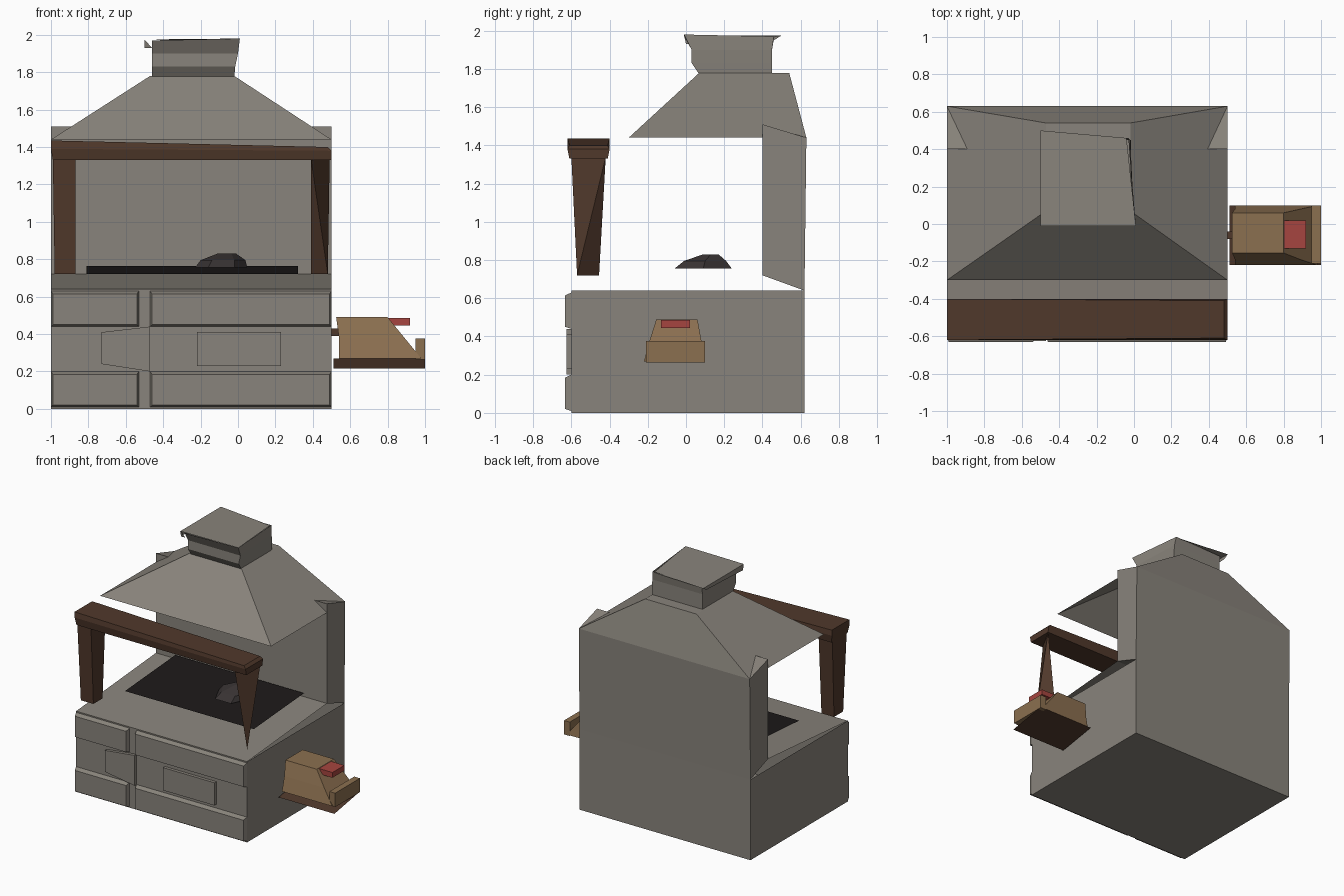
import bpy

if "Cube" in bpy.data.objects:
    bpy.data.objects.remove(bpy.data.objects["Cube"])


def material(name, r, g, b):
    m = bpy.data.materials.new(name)
    m.diffuse_color = (r, g, b, 1)
    m.use_nodes = True
    m.node_tree.nodes["Principled BSDF"].inputs["Base Color"].default_value = m.diffuse_color
    return m


STONE = material("stone", 0.25, 0.23, 0.20)
WOOD = material("dark_wood", 0.08, 0.04, 0.024)
LEATHER = material("leather", 0.26, 0.16, 0.08)
RED = material("red", 0.38, 0.06, 0.05)
COAL = material("coal", 0.012, 0.01, 0.01)
ROCK = material("lump", 0.04, 0.033, 0.033)


def mesh(name, verts, faces, mat):
    me = bpy.data.meshes.new(name)
    me.from_pydata(verts, [], faces)
    me.materials.append(mat)
    ob = bpy.data.objects.new(name, me)
    bpy.context.collection.objects.link(ob)
    return ob


def loft(name, rings, mat, bottom=True, top=True):
    """Skin a stack of equal-sized rings, listed bottom to top, anticlockwise."""
    n = len(rings[0])
    verts = [v for ring in rings for v in ring]
    faces = []
    for k in range(len(rings) - 1):
        for i in range(n):
            j = (i + 1) % n
            faces.append((k * n + i, k * n + j, (k + 1) * n + j, (k + 1) * n + i))
    if bottom:
        faces.append(tuple(reversed(range(n))))
    if top:
        faces.append(tuple(range(len(verts) - n, len(verts))))
    return mesh(name, verts, faces, mat)


def rect(x0, x1, y0, y1, z):
    return [(x0, y0, z), (x1, y0, z), (x1, y1, z), (x0, y1, z)]


def box(name, x0, x1, y0, y1, z0, z1, mat):
    return loft(name, [rect(x0, x1, y0, y1, z0), rect(x0, x1, y0, y1, z1)], mat)


def sheet(name, x0, x1, y0, y1, z0, z1, mat):
    """Single panel tilting from z0 at the front to z1 at the back."""
    return mesh(name, [(x0, y0, z0), (x1, y0, z0), (x1, y1, z1), (x0, y1, z1)],
                [(0, 1, 2, 3)], mat)


def extrude_x(name, profile, x0, x1, mat):
    """Sweep a (y, z) profile along x."""
    n = len(profile)
    verts = [(x, y, z) for x in (x0, x1) for y, z in profile]
    faces = [(i, (i + 1) % n, n + (i + 1) % n, n + i) for i in range(n)]
    faces += [tuple(range(n)), tuple(reversed(range(n, 2 * n)))]
    ob = mesh(name, verts, [tuple(reversed(f)) for f in faces], mat)
    return ob


# Stone base with a gently tilted work surface
loft("base", [rect(-1, 0.5, -0.6, 0.62, 0), rect(-1, 0.5, -0.6, 0.62, 0.64)],
     STONE, top=False)
sheet("base_top", -1, 0.5, -0.6, 0.4, 0.64, 0.72, STONE)

# Raised front stones: long rows top and bottom, short ones between
for label, z0, z1 in (("lower", 0.01, 0.2), ("upper", 0.44, 0.63)):
    for side, x0, x1 in (("left", -1, -0.53), ("right", -0.47, 0.5)):
        back = rect(x0, x1, z0, z1, 0)
        front = rect(x0 + 0.01, x1 - 0.01, z0 + 0.01, z1 - 0.015, 0)
        loft(f"{label}_{side}_stone",
             [[(x, -0.632, z) for x, z, _ in front],
              [(x, -0.6, z) for x, z, _ in back]], STONE, top=False)
for side, c in (("left", [(-0.73, 0.24), (-0.47, 0.2), (-0.47, 0.44), (-0.73, 0.41)]),
                ("right", [(-0.22, 0.23), (0.23, 0.23), (0.23, 0.41), (-0.22, 0.41)])):
    loft(f"middle_{side}_stone", [[(x, -0.625, z) for x, z in c],
                                  [(x, -0.6, z) for x, z in c]], STONE, top=False)

# Back wall, hood and chimney
extrude_x("back_wall", [(0.4, 0.72), (0.62, 0.64), (0.63, 1.44), (0.4, 1.51)],
          -1, 0.5, STONE)
loft("hood", [rect(-1, 0.5, -0.3, 0.63, 1.44), rect(-0.47, -0.02, 0.07, 0.54, 1.78)],
     STONE, bottom=False)
loft("chimney", [rect(-0.46, -0.02, 0.07, 0.45, 1.77),
                 rect(-0.46, -0.015, 0.03, 0.45, 1.83),
                 [(-0.46, 0.03, 1.9), (0, 0.03, 1.9), (-0.02, 0.45, 1.9), (-0.46, 0.45, 1.9)],
                 [(-0.46, -0.01, 1.97), (0.01, -0.01, 1.98),
                  (-0.03, 0.46, 1.97), (-0.46, 0.46, 1.96)]],
     STONE, bottom=False, top=False)
mesh("chimney_cap", [(-0.5, -0.01, 1.975), (0.01, -0.01, 1.98), (-0.04, 0.46, 1.965),
                     (-0.5, 0.5, 1.975), (-0.46, 0.0, 1.93), (-0.5, 0.0, 1.93),
                     (-0.5, 0.46, 1.95)],
     [(0, 1, 2, 3), (0, 5, 4), (0, 3, 6, 5)], STONE)

# Timber beam and posts; the right post is a twisted sliver
loft("front_beam",
     [[(x0, y0, 1.33), (x1, y0, 1.33), (x1, y1, 1.33), (x0, y1, 1.33)]
      for x0, x1, y0, y1 in ((-0.99, 0.5, -0.61, -0.41),)] +
     [[(-1, -0.62, 1.39), (0.5, -0.62, 1.38), (0.5, -0.4, 1.38), (-1, -0.4, 1.39)],
      [(-1, -0.62, 1.435), (0.48, -0.61, 1.4), (0.48, -0.41, 1.4), (-1, -0.4, 1.435)]],
     WOOD)
loft("left_post", [rect(-0.98, -0.87, -0.57, -0.455, 0.72),
                   rect(-0.99, -0.87, -0.6, -0.42, 1.34)], WOOD)
mesh("right_post", [(0.39, -0.455, 0.72), (0.48, -0.57, 0.72),
                    (0.39, -0.6, 1.34), (0.49, -0.42, 1.34)],
     [(0, 2, 1), (0, 1, 3), (1, 2, 3), (0, 3, 2)], WOOD)

# Fire bed and lump of coal
sheet("fire_bed", -0.81, 0.32, -0.26, 0.37, 0.72, 0.765, COAL)


def hexagon(cx, cy, rx, ry, z):
    return [(cx + rx * a, cy + ry * b, z) for a, b in
            ((-1, 0), (-0.5, -1), (0.5, -1), (1, 0), (0.5, 1), (-0.5, 1))]


loft("coal_lump", [hexagon(-0.09, 0.09, 0.14, 0.15, 0.755),
                   hexagon(-0.08, 0.1, 0.12, 0.11, 0.795),
                   hexagon(-0.06, 0.13, 0.05, 0.04, 0.83)], ROCK)

# Bellows on the right side
sheet("bellows_board", 0.51, 1.0, -0.22, 0.1, 0.215, 0.27, WOOD)
loft("bellows_body", [rect(0.54, 0.98, -0.22, 0.1, 0.27),
                      rect(0.54, 0.89, -0.19, 0.08, 0.38),
                      rect(0.525, 0.8, -0.155, 0.06, 0.49)], LEATHER)
box("bellows_lip", 0.95, 1.0, -0.21, 0.1, 0.265, 0.375, LEATHER)
box("bellows_handle", 0.8, 0.92, -0.13, 0.02, 0.445, 0.487, RED)
box("bellows_nozzle", 0.49, 0.545, -0.08, -0.04, 0.39, 0.43, WOOD)
